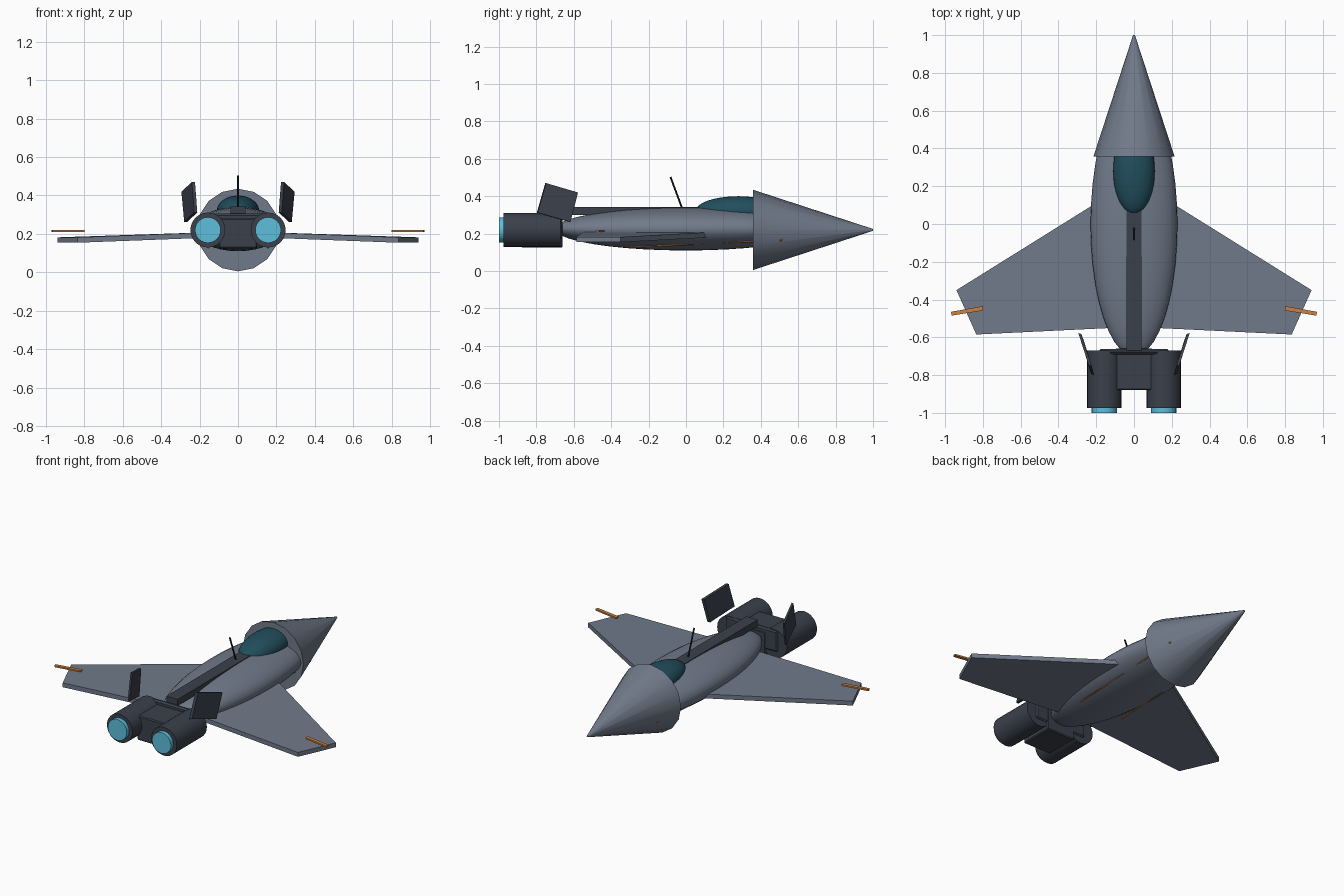
import bpy, bmesh, math
from mathutils import Vector

if "Cube" in bpy.data.objects:
    bpy.data.objects.remove(bpy.data.objects["Cube"])


def material(name, rgb):
    m = bpy.data.materials.new(name)
    m.diffuse_color = (*rgb, 1)
    m.use_nodes = True
    m.node_tree.nodes["Principled BSDF"].inputs["Base Color"].default_value = m.diffuse_color
    return m


HULL = material("hull grey", (0.165, 0.195, 0.255))
DARK = material("dark grey", (0.043, 0.051, 0.070))
GLASS = material("canopy teal", (0.015, 0.078, 0.108))
GLOW = material("engine glow", (0.11, 0.52, 0.72))
ORANGE = material("orange", (0.60, 0.22, 0.055))
BLACK = material("antenna black", (0.015, 0.018, 0.024))


def finish(name, mat, smooth=False):
    ob = bpy.context.object
    ob.name = name
    ob.data.materials.append(mat)
    if smooth:
        bpy.ops.object.shade_smooth_by_angle(angle=math.radians(40))
    return ob


def ellipsoid(name, mat, loc, size):
    bpy.ops.mesh.primitive_uv_sphere_add(segments=32, ring_count=20, location=loc)
    bpy.context.object.rotation_euler.x = math.pi / 2
    bpy.context.object.scale = (size[0], size[2], size[1])
    return finish(name, mat, True)


def box(name, mat, lo, hi, bevel=0):
    lo, hi = Vector(lo), Vector(hi)
    bpy.ops.mesh.primitive_cube_add(size=1, location=(lo + hi) / 2)
    ob = finish(name, mat)
    ob.scale = hi - lo
    if bevel:
        bpy.ops.object.transform_apply(location=False, rotation=False, scale=True)
        mod = ob.modifiers.new("edge", 'BEVEL')
        mod.width = bevel
    return ob


def rod(name, mat, a, b, r1, r2=None, sides=24):
    """Cylinder or cone running from a to b."""
    a, b = Vector(a), Vector(b)
    bpy.ops.mesh.primitive_cone_add(vertices=sides, radius1=r1, radius2=r1 if r2 is None else r2,
                                    depth=(b - a).length, location=(a + b) / 2)
    bpy.context.object.rotation_euler = (b - a).to_track_quat('Z', 'Y').to_euler()
    return finish(name, mat, True)


def slab(name, mat, outline, offset):
    """Flat panel: an outline pushed along an offset vector."""
    bm = bmesh.new()
    offset = Vector(offset)
    low = [bm.verts.new(Vector(p) - offset / 2) for p in outline]
    high = [bm.verts.new(Vector(p) + offset / 2) for p in outline]
    bm.faces.new(low)
    bm.faces.new(high)
    n = len(low)
    for i in range(n):
        j = (i + 1) % n
        bm.faces.new((low[i], low[j], high[j], high[i]))
    bmesh.ops.recalc_face_normals(bm, faces=bm.faces)
    me = bpy.data.meshes.new(name)
    bm.to_mesh(me)
    bm.free()
    me.materials.append(mat)
    ob = bpy.data.objects.new(name, me)
    bpy.context.collection.objects.link(ob)
    return ob


# Body, nose, canopy
ellipsoid("fuselage", HULL, (0, 0, 0.225), (0.23, 0.70, 0.115))
rod("nose_cone", HULL, (0, 0.357, 0.22), (0, 1.0, 0.22), 0.215, 0.005, sides=16)
ellipsoid("canopy", GLASS, (0, 0.28, 0.32), (0.11, 0.23, 0.08))

# Spine and antenna
box("spine", DARK, (-0.04, -0.67, 0.30), (0.04, 0.07, 0.342))
rod("antenna", BLACK, (0, -0.015, 0.32), (0, -0.083, 0.503), 0.005, sides=8)

# Engine mount between the engines
box("engine_mount", DARK, (-0.1, -0.88, 0.125), (0.1, -0.66, 0.282), 0.006)
box("mount_plate", DARK, (-0.185, -0.69, 0.17), (0.185, -0.662, 0.307), 0.01)

for side, s in (("left", -1), ("right", 1)):
    # Wing: slight downward slope to the tip
    slab(side + "_wing", HULL,
         [(s * 0.05, 0.205, 0.198), (s * 0.94, -0.35, 0.168),
          (s * 0.835, -0.585, 0.168), (s * 0.05, -0.547, 0.198)], (0, 0, 0.028))
    # Canted tail fin
    slab(side + "_fin", DARK,
         [(s * 0.232, -0.75, 0.47), (s * 0.287, -0.58, 0.42),
          (s * 0.272, -0.62, 0.262), (s * 0.220, -0.795, 0.312)], (s * 0.016, 0.005, 0))
    # Engine and exhaust
    rod(side + "_engine", DARK, (s * 0.157, -0.975, 0.22), (s * 0.157, -0.67, 0.22), 0.091)
    rod(side + "_exhaust", GLOW, (s * 0.157, -1.0, 0.22), (s * 0.157, -0.95, 0.22), 0.067)
    # Wing tip strip
    slab(side + "_tip_strip", ORANGE,
         [(s * 0.80, -0.435, 0.215), (s * 0.97, -0.465, 0.215),
          (s * 0.965, -0.485, 0.215), (s * 0.80, -0.458, 0.215)], (0, 0, 0.01))
    # Belly trim line
    rod(side + "_belly_trim", ORANGE, (s * 0.155, -0.30, 0.127), (s * 0.155, 0.515, 0.166),
        0.004, sides=8)
